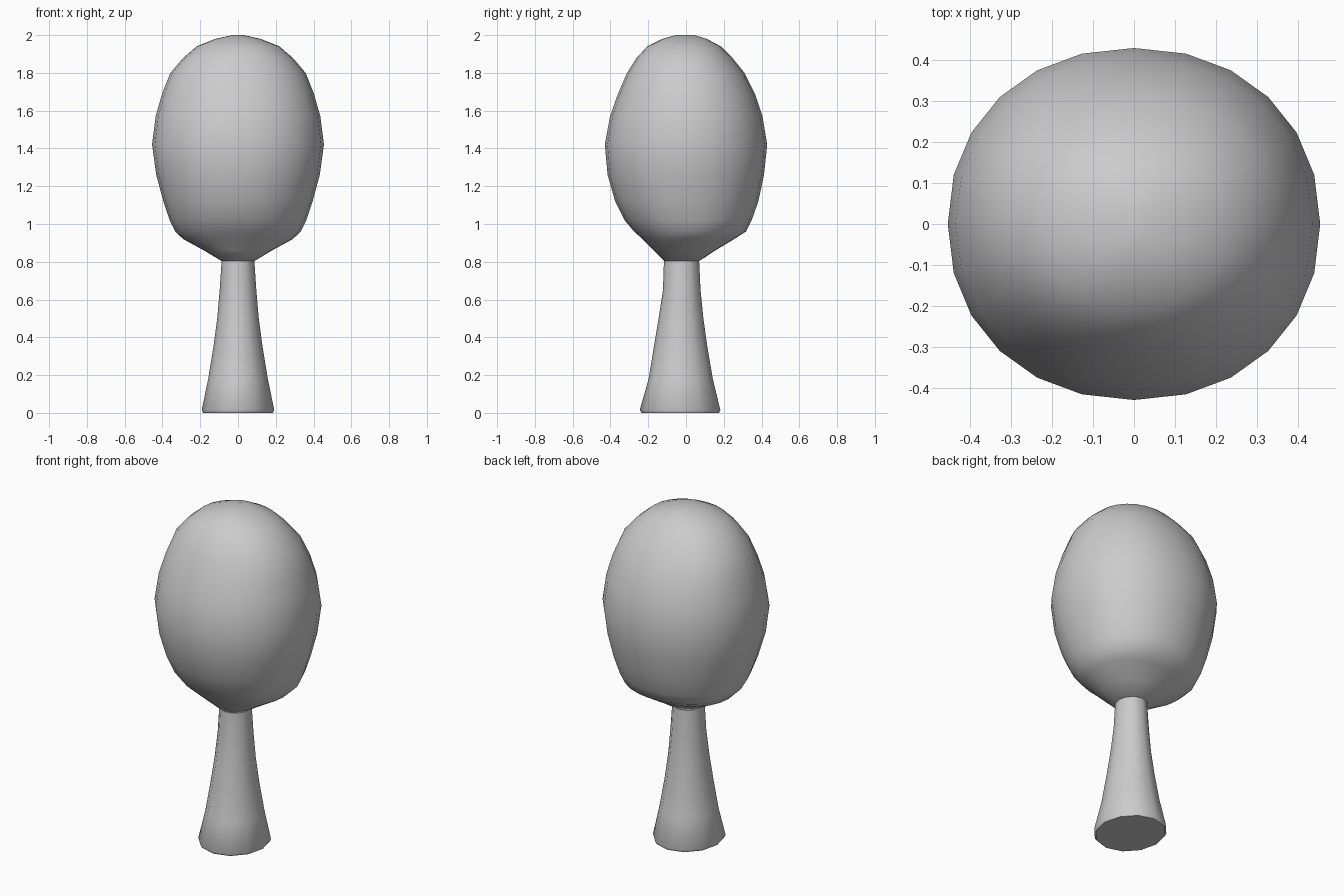
import bpy, bmesh, math

if "Cube" in bpy.data.objects:
    bpy.data.objects.remove(bpy.data.objects["Cube"])


def loft(name, rings, sides, power, turn=0.0):
    """Skin rings of (z, half width x, y front, y back) and cap both ends."""
    bm = bmesh.new()
    loops = []
    for z, hx, y0, y1 in rings:
        cy, hy = (y0 + y1) / 2, (y1 - y0) / 2
        loop = []
        for i in range(sides):
            a = 2 * math.pi * (i + turn) / sides
            c, s = math.cos(a), math.sin(a)
            x = math.copysign(abs(c) ** (2 / power), c) * hx
            y = math.copysign(abs(s) ** (2 / power), s) * hy + cy
            loop.append(bm.verts.new((x, y, z)))
        loops.append(loop)
    for lo, hi in zip(loops, loops[1:]):
        for i in range(sides):
            j = (i + 1) % sides
            bm.faces.new((lo[i], lo[j], hi[j], hi[i]))
    bm.faces.new(loops[0][::-1])
    bm.faces.new(loops[-1])
    bmesh.ops.recalc_face_normals(bm, faces=bm.faces)
    mesh = bpy.data.meshes.new(name)
    bm.to_mesh(mesh)
    bm.free()
    obj = bpy.data.objects.new(name, mesh)
    bpy.context.collection.objects.link(obj)
    bpy.ops.object.select_all(action='DESELECT')
    obj.select_set(True)
    bpy.context.view_layer.objects.active = obj
    bpy.ops.object.shade_smooth_by_angle(angle=math.radians(50))
    return obj


# Flared trunk, its top hidden inside the crown
loft("trunk", [
    (0.00, 0.185, -0.235, 0.175),
    (0.015, 0.192, -0.245, 0.182),
    (0.18, 0.158, -0.198, 0.142),
    (0.35, 0.130, -0.170, 0.113),
    (0.50, 0.110, -0.145, 0.092),
    (0.65, 0.097, -0.122, 0.077),
    (0.86, 0.083, -0.115, 0.067),
], 12, 2.0)

# Egg-shaped leaf crown with a slightly squarish section
loft("crown", [
    (0.805, 0.088, -0.116, 0.072),
    (0.86, 0.180, -0.172, 0.155),
    (0.92, 0.290, -0.230, 0.255),
    (0.96, 0.332, -0.275, 0.318),
    (1.02, 0.362, -0.325, 0.348),
    (1.12, 0.395, -0.375, 0.383),
    (1.26, 0.433, -0.415, 0.413),
    (1.42, 0.455, -0.430, 0.430),
    (1.57, 0.436, -0.402, 0.405),
    (1.69, 0.402, -0.360, 0.365),
    (1.80, 0.358, -0.312, 0.310),
    (1.88, 0.290, -0.262, 0.245),
    (1.94, 0.220, -0.205, 0.185),
    (1.98, 0.120, -0.125, 0.110),
    (2.00, 0.030, -0.055, 0.045),
], 24, 2.12)
